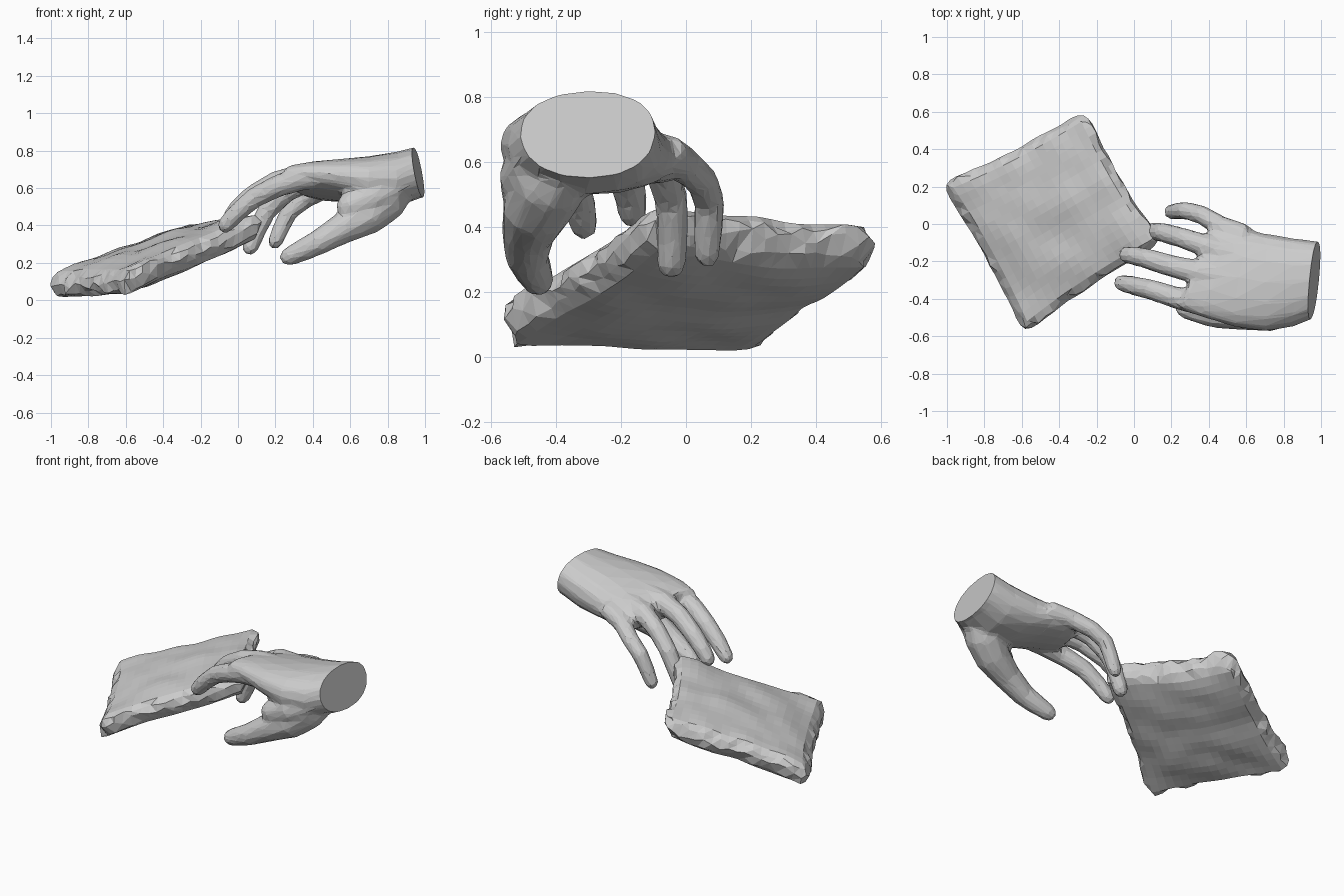
import bpy, bmesh, random
from math import cos, sin, pi
from mathutils import Vector, noise

if "Cube" in bpy.data.objects:
    bpy.data.objects.remove(bpy.data.objects["Cube"])

random.seed(4)


def make_object(name, bm):
    bmesh.ops.recalc_face_normals(bm, faces=bm.faces[:])
    mesh = bpy.data.meshes.new(name)
    bm.to_mesh(mesh)
    bm.free()
    ob = bpy.data.objects.new(name, mesh)
    bpy.context.collection.objects.link(ob)
    return ob


def loft(bm, rings):
    """Skin a list of equal-length rings and cap both ends."""
    vs = [[bm.verts.new(p) for p in ring] for ring in rings]
    n = len(vs[0])
    for a, b in zip(vs, vs[1:]):
        for i in range(n):
            bm.faces.new((a[i], a[(i + 1) % n], b[(i + 1) % n], b[i]))
    bm.faces.new(vs[0][::-1])
    bm.faces.new(vs[-1])


def digit(bm, path, sides=10):
    """Tapered tube through (x, y, z, radius) points with a rounded tip at the end."""
    pts = [Vector(p[:3]) for p in path]
    rad = [p[3] for p in path]
    end = (pts[-1] - pts[-2]).normalized()
    pts += [pts[-1] + end * rad[-1] * 0.6, pts[-1] + end * rad[-1] * 0.95]
    rad += [rad[-1] * 0.8, rad[-1] * 0.4]
    rings = []
    for i, p in enumerate(pts):
        t = (pts[min(i + 1, len(pts) - 1)] - pts[max(i - 1, 0)]).normalized()
        a = t.cross(Vector((0, 1, 0))).normalized()
        b = t.cross(a)
        rings.append([p + (a * cos(2 * pi * k / sides) + b * sin(2 * pi * k / sides)) * rad[i]
                      for k in range(sides)])
    loft(bm, rings)


# ---- cushion: two grids bridged by a seam wall, mapped onto four corners ----
LEFT, BACK = Vector((-1.04, 0.22, 0.075)), Vector((-0.26, 0.615, 0.345))
FRONT, RIGHT = Vector((-0.59, -0.60, 0.105)), Vector((0.16, -0.10, 0.415))
bm = bmesh.new()
bmesh.ops.create_grid(bm, x_segments=18, y_segments=18, size=1)
bmesh.ops.translate(bm, verts=bm.verts[:], vec=(0, 0, 1))
low = bmesh.ops.duplicate(bm, geom=bm.verts[:] + bm.edges[:] + bm.faces[:])["geom"]
bmesh.ops.translate(bm, verts=[g for g in low if isinstance(g, bmesh.types.BMVert)], vec=(0, 0, -2))
rim = [e for e in bm.edges if e.is_boundary]
bmesh.ops.bridge_loops(bm, edges=rim)
walls = [e for e in bm.edges if abs(e.verts[0].co.z - e.verts[1].co.z) > 1]
bmesh.ops.subdivide_edges(bm, edges=walls, cuts=1)
for v in bm.verts:
    u, w, side = v.co
    edge = max(abs(u), abs(w)) > 0.99
    s, t = (u + 1) / 2, (w + 1) / 2
    puff = max(0, 16 * s * (1 - s) * t * (1 - t)) ** 0.5
    corner = (u * w) ** 2
    # sides bow inwards, corners are blunt
    u, w = u * (1 - 0.055 * (1 - w * w)), w * (1 - 0.055 * (1 - u * u))
    blunt = 1 - 0.06 * max(0, corner - 0.7) / 0.3
    if edge:
        # pinched seam with random teeth
        blunt -= 0.0 if abs(side) < 0.1 else random.uniform(0.005, 0.07)
        blunt += 0.03 * noise.noise(Vector((u * 4, w * 4, 2.3))) * (1 - corner)
    s, t = (u * blunt + 1) / 2, (w * blunt + 1) / 2
    p = (LEFT * (1 - s) + BACK * s) * (1 - t) + (FRONT * (1 - s) + RIGHT * s) * t
    half = 0.042 + 0.062 * puff + 0.016 * corner + 0.014 * noise.noise(p * 6)
    if edge:
        half *= random.uniform(0.75, 1.15)
    p.z += side * half - 0.02 * (1 - s) * 4 * t * (1 - t) + 0.012 * noise.noise(p * 5 + Vector((3, 1, 0)))
    if edge and abs(side) < 0.1:
        p.z += random.uniform(-0.02, 0.02)
    p.z = max(p.z, 0.0)
    v.co = p
bm.normal_update()
bmesh.ops.triangulate(bm, faces=[f for f in bm.faces if abs(f.normal.z) < 0.75])
cushion = make_object("cushion", bm)

# ---- hand: palm loft plus five digits, fused into one skin ----
bm = bmesh.new()
# x, y min, y max, z min, z max, roll slope, shear of x towards the little finger
PALM = [(1.10, -0.46, -0.12, 0.58, 0.85, 0.00, 0.0),
        (0.97, -0.50, -0.09, 0.545, 0.825, 0.00, 0.0),
        (0.85, -0.55, -0.075, 0.50, 0.795, 0.00, 0.0),
        (0.70, -0.575, -0.05, 0.50, 0.77, -0.05, 0.0),
        (0.56, -0.55, -0.02, 0.53, 0.75, -0.12, 0.1),
        (0.43, -0.50, 0.01, 0.545, 0.73, -0.18, 0.25),
        (0.33, -0.45, 0.00, 0.565, 0.705, -0.20, 0.40)]
rings = []
for x, y0, y1, z0, z1, roll, shear in PALM:
    ring = []
    for k in range(16):
        c, s = cos(2 * pi * k / 16), sin(2 * pi * k / 16)
        dy = (y1 - y0) / 2 * abs(c) ** 0.9 * (1 if c > 0 else -1)
        dz = (z1 - z0) / 2 * abs(s) ** 0.9 * (1 if s > 0 else -1)
        ring.append((x + shear * dy, (y0 + y1) / 2 + dy, (z0 + z1) / 2 + dz + roll * dy))
    rings.append(ring)
loft(bm, rings)

DIGITS = [
    # index
    [(0.48, -0.44, 0.665, 0.065), (0.34, -0.42, 0.655, 0.068), (0.21, -0.39, 0.61, 0.06),
     (0.09, -0.35, 0.55, 0.056), (0.0, -0.33, 0.475, 0.052), (-0.065, -0.315, 0.405, 0.046)],
    # middle
    [(0.50, -0.28, 0.68, 0.065), (0.35, -0.26, 0.67, 0.066), (0.20, -0.225, 0.63, 0.06),
     (0.07, -0.185, 0.555, 0.056), (0.0, -0.17, 0.49, 0.052), (-0.04, -0.165, 0.44, 0.046)],
    # ring
    [(0.53, -0.16, 0.66, 0.062), (0.39, -0.12, 0.645, 0.062), (0.26, -0.075, 0.58, 0.056),
     (0.155, -0.045, 0.48, 0.053), (0.10, -0.04, 0.37, 0.05), (0.065, -0.045, 0.285, 0.046)],
    # little
    [(0.60, -0.06, 0.63, 0.058), (0.46, -0.01, 0.595, 0.056), (0.36, 0.05, 0.54, 0.051),
     (0.275, 0.072, 0.475, 0.049), (0.23, 0.068, 0.385, 0.046), (0.20, 0.065, 0.315, 0.042)],
    # thumb
    [(0.88, -0.36, 0.63, 0.09), (0.79, -0.42, 0.54, 0.12), (0.69, -0.46, 0.455, 0.108),
     (0.56, -0.485, 0.385, 0.085), (0.43, -0.49, 0.31, 0.068), (0.36, -0.475, 0.275, 0.062),
     (0.275, -0.455, 0.235, 0.052)],
    # web between thumb and index
    [(0.84, -0.46, 0.60, 0.08), (0.72, -0.49, 0.55, 0.088), (0.60, -0.495, 0.505, 0.075)],
]
for path in DIGITS:
    digit(bm, path)
hand = make_object("hand", bm)
bpy.context.view_layer.objects.active = hand
fuse = hand.modifiers.new("fuse", "REMESH")
fuse.mode = "VOXEL"
fuse.voxel_size = 0.014
relax = hand.modifiers.new("relax", "SMOOTH")
relax.factor, relax.iterations = 0.5, 8
facet = hand.modifiers.new("facet", "DECIMATE")
facet.ratio = 0.08
for name in ("fuse", "relax", "facet"):
    bpy.ops.object.modifier_apply(modifier=name)

# flat slanted cut at the wrist
bm = bmesh.new()
bm.from_mesh(hand.data)
bmesh.ops.bisect_plane(bm, geom=bm.verts[:] + bm.edges[:] + bm.faces[:], dist=1e-5,
                       plane_co=(0.965, -0.29, 0.68), plane_no=(1, -0.1, 0.19), clear_outer=True)
bmesh.ops.holes_fill(bm, edges=[e for e in bm.edges if e.is_boundary], sides=0)
for f in bm.faces:
    f.smooth = False
bm.to_mesh(hand.data)
bm.free()
